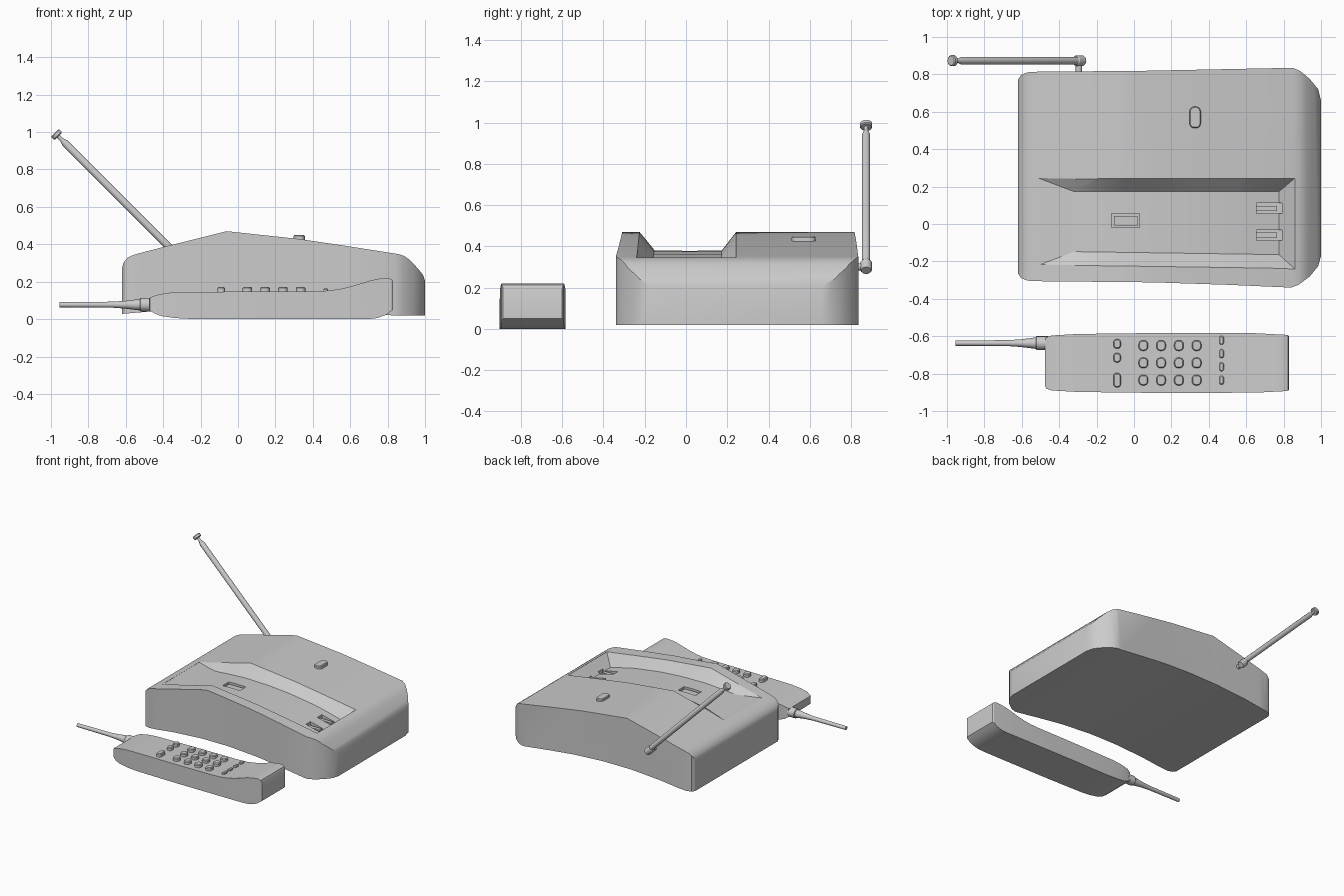
import bpy, bmesh
from math import sin, cos, pi
from mathutils import Vector

if "Cube" in bpy.data.objects:
    bpy.data.objects.remove(bpy.data.objects["Cube"])


def loft(name, rings, smooth=True):
    """Skin a closed solid through rings of equal point count."""
    bm = bmesh.new()
    rows = [[bm.verts.new(p) for p in ring] for ring in rings]
    n = len(rows[0])
    for a, b in zip(rows, rows[1:]):
        for i in range(n):
            j = (i + 1) % n
            bm.faces.new((a[i], a[j], b[j], b[i]))
    bm.faces.new(rows[0])
    bm.faces.new(rows[-1])
    bmesh.ops.recalc_face_normals(bm, faces=bm.faces)
    me = bpy.data.meshes.new(name)
    bm.to_mesh(me)
    bm.free()
    ob = bpy.data.objects.new(name, me)
    bpy.context.collection.objects.link(ob)
    if smooth:
        shade(ob)
    return ob


def activate(ob):
    bpy.ops.object.select_all(action='DESELECT')
    ob.select_set(True)
    bpy.context.view_layer.objects.active = ob


def shade(ob):
    activate(ob)
    bpy.ops.object.shade_smooth_by_angle(angle=0.5)


def side_prism(name, pts, y0, y1):
    return loft(name, [[(x, y, z) for x, z in pts] for y in (y0, y1)], False)


def plan_prism(name, pts, z0, z1):
    return loft(name, [[(x, y, z) for x, y in pts] for z in (z0, z1)], False)


def box(name, x0, x1, y0, y1, z0, z1):
    return plan_prism(name, [(x0, y0), (x1, y0), (x1, y1), (x0, y1)], z0, z1)


def lathe(name, start, direction, stops, n=16):
    """Turned part: stops are (distance, radius) along direction."""
    d = Vector(direction).normalized()
    u = d.orthogonal().normalized()
    v = d.cross(u)
    return loft(name, [[Vector(start) + d * s + r * (u * cos(2 * pi * i / n) + v * sin(2 * pi * i / n))
                        for i in range(n)] for s, r in stops])


def button(name, x, y, w, h, z0, z1, slope=0.0):
    """Rounded key with a softened top edge."""
    r = min(w, h) * 0.42
    rings = []
    for z, inset in ((z0, 0), (z1 - 0.006, 0), (z1, 0.005)):
        ring = []
        for q, (sx, sy) in enumerate(((1, 1), (-1, 1), (-1, -1), (1, -1))):
            for k in range(5):
                a = (q + k / 4) * pi / 2
                px = sx * (w / 2 - r) + (r - inset) * cos(a)
                py = sy * (h / 2 - r) + (r - inset) * sin(a)
                ring.append((x + px, y + py, z + slope * px))
        rings.append(ring)
    return loft(name, rings)


def boolean(ob, cutter, op):
    m = ob.modifiers.new("cut", 'BOOLEAN')
    m.operation = op
    m.object = cutter
    m.solver = 'EXACT'
    activate(ob)
    bpy.ops.object.modifier_apply(modifier=m.name)
    bpy.data.objects.remove(cutter)


def interp(pts, x):
    for (xa, za), (xb, zb) in zip(pts, pts[1:]):
        if xa <= x <= xb:
            return za + (zb - za) * (x - xa) / (xb - xa)


# Base station: side profile crossed with plan outline
top = [(-0.62, 0.275), (-0.612, 0.302), (-0.59, 0.328), (-0.56, 0.343), (-0.52, 0.354),
       (-0.40, 0.385), (-0.06, 0.47), (0.33, 0.428), (0.60, 0.388), (0.86, 0.347),
       (0.89, 0.337), (0.92, 0.315), (0.965, 0.267), (0.99, 0.235), (1.0, 0.205)]
under = [(1.0, 0.02), (0.82, 0.02), (0.6, 0.045), (0.4, 0.065), (0.15, 0.077),
         (-0.1, 0.075), (-0.35, 0.057), (-0.5, 0.038), (-0.62, 0.028)]
base = side_prism("base_station", top + under, -0.6, 1.1)
outline = [(-0.63, -0.25), (-0.62, -0.265), (-0.605, -0.288), (-0.57, -0.303), (-0.5, -0.306),
           (0.1, -0.312), (0.5, -0.325), (0.84, -0.34), (0.88, -0.325), (0.94, -0.28),
           (0.985, -0.225), (1.01, -0.17), (1.01, 0.66), (0.985, 0.72), (0.94, 0.775),
           (0.89, 0.817), (0.85, 0.835), (0.5, 0.828), (0.0, 0.818), (-0.5, 0.815),
           (-0.57, 0.811), (-0.605, 0.796), (-0.62, 0.77), (-0.63, 0.75)]
outline = [(max(-0.6201, min(1.0001, x)), y) for x, y in outline]
boolean(base, plan_prism("plan_cutter", outline, -0.2, 0.8), 'INTERSECT')

# Cradle channel with sloping walls
floor = [(-0.51, None), (-0.40, 0.358), (-0.32, 0.363), (-0.19, 0.373), (-0.06, 0.38),
         (0.15, 0.375), (0.33, 0.36), (0.55, 0.328), (0.60, 0.318), (0.775, 0.275), (0.86, None)]
rings = []
for x, zf in floor:
    zs = interp(top, x)
    t = (x + 0.51) / 1.37
    front, back = -0.22 - 0.02 * t, 0.245
    grow = 0.0 if zf is None else min(1.0, (x + 0.51) / 0.19)
    zf = zs - 0.001 if zf is None else zf
    rings.append([(x, front + 0.075 * grow, zf), (x, back - 0.072 * grow, zf),
                  (x, back, zs + 0.002), (x, back, 0.6), (x, front, 0.6), (x, front, zs + 0.002)])
boolean(base, loft("channel_cutter", rings, False), 'DIFFERENCE')

# Latch recess and charging contact slots in the channel floor
boolean(base, box("latch_cutter", -0.12, 0.03, -0.02, 0.055, 0.345, 0.45), 'DIFFERENCE')
box("cradle_latch", -0.108, 0.018, -0.009, 0.044, 0.33, 0.368)
for i, y in enumerate((0.083, -0.06)):
    boolean(base, box("slot_cutter", 0.655, 0.79, y - 0.028, y + 0.028, 0.255, 0.40), 'DIFFERENCE')
    box("charging_contact_%d" % (i + 1), 0.65, 0.765, y - 0.014, y + 0.014, 0.24, 0.283)
shade(base)

button("page_button", 0.327, 0.57, 0.06, 0.115, 0.40, 0.45)

# Base antenna: hinge, telescopic rod and tip
lathe("antenna_hinge_pin", (-0.295, 0.79, 0.30), (0, 1, 0), [(0, 0.017), (0.09, 0.017)])
aim = (-1, 0, 1)
lathe("antenna_knuckle", (-0.272, 0.873, 0.283), aim, [(0, 0.024), (0.006, 0.028), (0.052, 0.028), (0.058, 0.024)])
lathe("antenna_rod", (-0.29, 0.873, 0.307), aim,
      [(0, 0.02), (0.895, 0.02), (0.925, 0.01), (0.96, 0.01)])
lathe("antenna_tip", (-0.96, 0.873, 0.977), aim, [(0, 0.025), (0.005, 0.03), (0.022, 0.03), (0.027, 0.025)])

# Handset body: side profile crossed with plan outline
body = [(-0.475, 0.05), (-0.45, 0.032), (-0.41, 0.016), (-0.34, 0.006), (-0.25, 0.001), (-0.1, 0.0),
        (0.7, 0.0), (0.745, 0.006), (0.79, 0.022), (0.83, 0.05), (0.83, 0.195), (0.823, 0.212),
        (0.80, 0.22), (0.76, 0.217), (0.71, 0.207), (0.65, 0.188), (0.59, 0.171), (0.54, 0.16),
        (0.48, 0.152), (0.40, 0.149), (-0.3, 0.145), (-0.38, 0.14), (-0.44, 0.128), (-0.475, 0.112)]
handset = side_prism("handset_body", body, -1.1, -0.4)
plan = [(-0.476, -0.865), (-0.47, -0.88), (-0.44, -0.89), (-0.3, -0.898), (0.1, -0.903),
        (0.65, -0.902), (0.82, -0.893), (0.831, -0.885)]
plan += [(x, -1.486 - y) for x, y in reversed(plan)]
boolean(handset, plan_prism("handset_cutter", plan, -0.1, 0.4), 'INTERSECT')
shade(handset)

# Handset antenna with collar and tapered root
lathe("handset_antenna_collar", (-0.46, -0.637, 0.077), (-1, 0, 0),
      [(0, 0.037), (0.06, 0.037), (0.065, 0.033)])
lathe("handset_antenna", (-0.51, -0.637, 0.077), (-1, 0, 0),
      [(0, 0.03), (0.02, 0.03), (0.09, 0.021), (0.16, 0.016), (0.445, 0.014)])

# Keypad and function keys
for c in range(4):
    for r in range(3):
        button("dial_key_%d_%d" % (r + 1, c + 1), 0.05 + 0.095 * c, -0.65 - 0.0925 * r,
               0.05, 0.056, 0.135, 0.172)
    button("side_key_%d" % (c + 1), 0.468, -0.622 - 0.071 * c, 0.024, 0.047, 0.135, 0.165)
for name, y, h in (("upper", -0.641, 0.05), ("middle", -0.715, 0.05), ("talk", -0.835, 0.076)):
    button(name + "_key", -0.09, y, 0.039, h, 0.13, 0.172)
